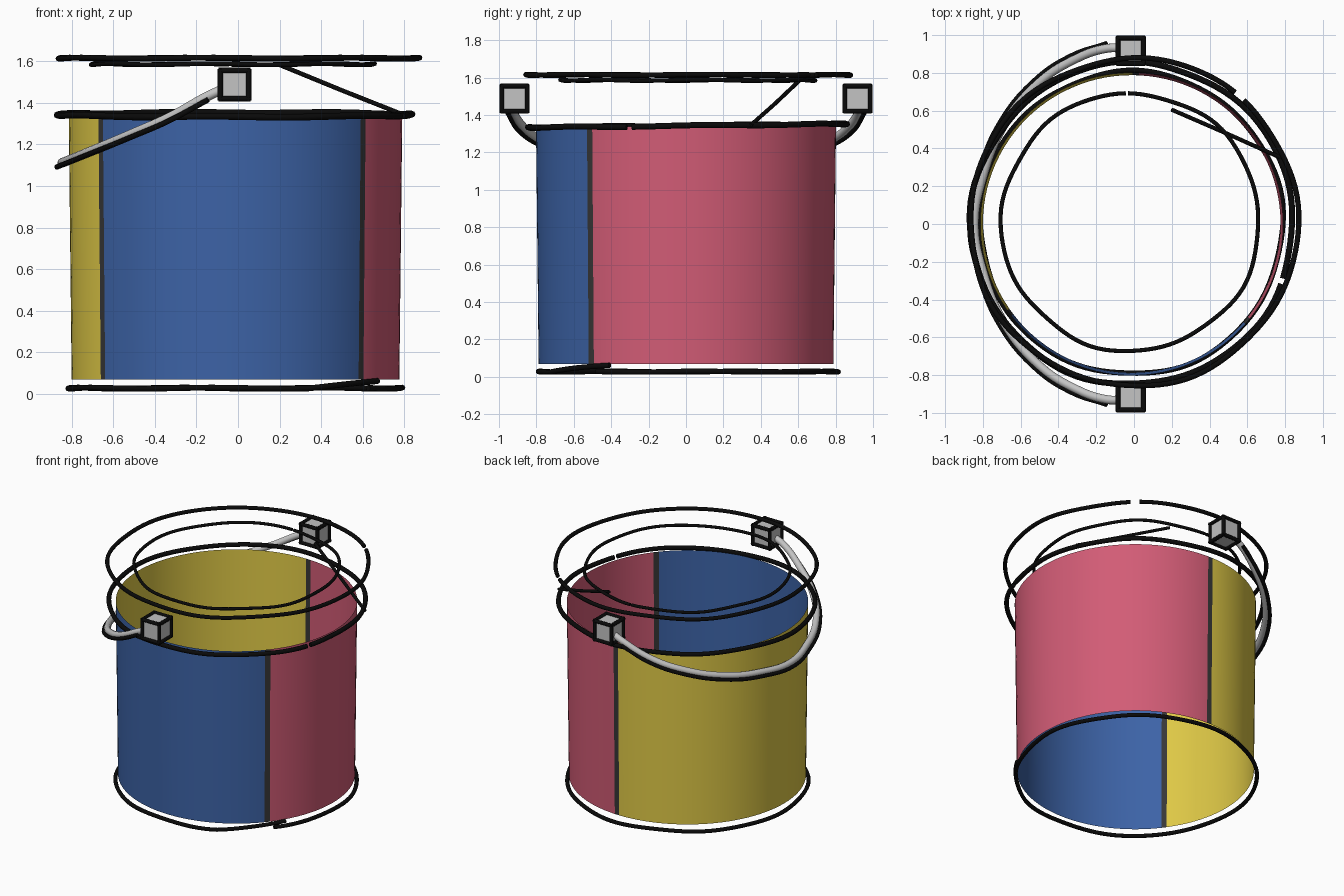
import bpy, bmesh, math
from mathutils import Vector

if "Cube" in bpy.data.objects:
    bpy.data.objects.remove(bpy.data.objects["Cube"])


def material(name, rgb):
    m = bpy.data.materials.new(name)
    m.diffuse_color = (*rgb, 1)
    m.use_nodes = True
    m.node_tree.nodes["Principled BSDF"].inputs["Base Color"].default_value = m.diffuse_color
    return m


BLUE = material("blue", (0.046, 0.125, 0.385))
RED = material("rose_red", (0.645, 0.107, 0.181))
YELLOW = material("yellow", (0.74, 0.585, 0.062))
SEAM = material("dark_grey", (0.038, 0.038, 0.038))
GREY = material("light_grey", (0.55, 0.55, 0.55))
BLACK = material("ink_black", (0.003, 0.003, 0.003))


def tube(name, points, radius, mat, cyclic=False, kind='POLY', sides=2):
    """Round tube along a path, turned into a mesh."""
    cu = bpy.data.curves.new(name, 'CURVE')
    cu.dimensions = '3D'
    cu.bevel_depth = radius
    cu.bevel_resolution = sides
    cu.use_fill_caps = True
    sp = cu.splines.new(kind)
    if kind == 'BEZIER':
        sp.bezier_points.add(len(points) - 1)
        for bp, p in zip(sp.bezier_points, points):
            bp.co = p
            bp.handle_left_type = bp.handle_right_type = 'AUTO'
    else:
        sp.points.add(len(points) - 1)
        for sp_pt, p in zip(sp.points, points):
            sp_pt.co = (*p, 1)
    sp.use_cyclic_u = cyclic
    ob = bpy.data.objects.new(name, cu)
    bpy.context.collection.objects.link(ob)
    cu.materials.append(mat)
    bpy.ops.object.select_all(action='DESELECT')
    ob.select_set(True)
    bpy.context.view_layer.objects.active = ob
    bpy.ops.object.convert(target='MESH')
    bpy.ops.object.shade_smooth_by_angle(angle=math.radians(60))
    return bpy.context.view_layer.objects.active


def ink_ring(name, cx, cy, r, z, start, sweep, radius=0.014, wobble=0.005, tilt=0.0, lift=0.0):
    """Hand-drawn circular stroke, slightly wobbly, with a lifted start."""
    pts = []
    n = 110
    for i in range(n + 1):
        a = math.radians(start + sweep * i / n)
        rr = r + wobble * (math.sin(5 * a + start) + 0.6 * math.sin(9 * a))
        zz = z + 0.5 * wobble * math.sin(7 * a + 1) + tilt * math.sin(a)
        zz += lift * max(0, 1 - i / 10)
        pts.append((cx + rr * math.cos(a), cy + rr * math.sin(a), zz))
    return tube(name, pts, radius, BLACK)


# Bucket wall: one open shell, three coloured panels split by dark seams
seams = [(-40, RED), (88.5, YELLOW), (216, BLUE), (320, RED)]
mats = [BLUE, RED, YELLOW, SEAM]
half = 1.3
strips = []
for (a, mat), (b, _) in zip(seams, seams[1:]):
    strips.append((a - half, a + half, SEAM))
    n = 36
    lo, hi = a + half, b - half
    strips += [(lo + (hi - lo) * i / n, lo + (hi - lo) * (i + 1) / n, mat) for i in range(n)]
bm = bmesh.new()
rows = []
for a, _, _ in strips:
    c, s = math.cos(math.radians(a)), math.sin(math.radians(a))
    rows.append([bm.verts.new((-0.012 + r * c, r * s, z)) for r, z in ((0.788, 0.07), (0.802, 1.34))])
for i, (_, _, mat) in enumerate(strips):
    p, q = rows[i], rows[(i + 1) % len(rows)]
    f = bm.faces.new((p[0], q[0], q[1], p[1]))
    f.material_index = mats.index(mat)
    f.smooth = True
me = bpy.data.meshes.new("bucket_wall")
bm.to_mesh(me)
bm.free()
for m in mats:
    me.materials.append(m)
bpy.context.collection.objects.link(bpy.data.objects.new("bucket_wall", me))

# Ink strokes: base, rim, and the two floating lid circles
ink_ring("base_outline", -0.015, 0.005, 0.802, 0.028, -31, -366, lift=0.035)
ink_ring("rim_outline", -0.012, 0.003, 0.853, 1.343, -20, 358, radius=0.016, tilt=0.01)
ink_ring("lid_outer_outline", 0.0, 0.01, 0.868, 1.615, 52, 356)
ink_ring("lid_inner_outline", -0.02, 0.01, 0.682, 1.586, 92, 359, radius=0.011, wobble=0.006)
tube("lid_slant_stroke", [(0.2, 0.605, 1.583), (0.5, 0.475, 1.46), (0.79, 0.345, 1.345)], 0.011, BLACK)

# Swinging handle with an ink line along its lower outer side
half_path = [(-0.05, 0.93, 1.475), (-0.14, 0.93, 1.435), (-0.32, 0.868, 1.335), (-0.5, 0.75, 1.255),
             (-0.69, 0.52, 1.175), (-0.80, 0.25, 1.13)]
path = half_path + [(-0.845, 0, 1.112)] + [(x, -y, z) for x, y, z in reversed(half_path)]
tube("handle", path, 0.023, GREY, kind='BEZIER', sides=4)
shadow = []
for x, y, z in path[1:-1]:
    d = Vector((x, y, 0)).normalized() * 0.026
    shadow.append((x + d.x, y + d.y, z - 0.02))
tube("handle_outline", shadow, 0.013, BLACK, kind='BEZIER')

# Handle blocks with inked edges
h = 0.068
for side, label in ((-1, "front"), (1, "back")):
    centre = Vector((-0.017, side * 0.917, 1.488))
    bpy.ops.mesh.primitive_cube_add(size=2 * h, location=centre)
    block = bpy.context.object
    block.name = label + "_handle_block"
    block.data.materials.append(GREY)
    for axis in range(3):
        for u in (-h, h):
            for v in (-h, h):
                ends = []
                for w in (-h - 0.008, h + 0.008):
                    p = [0, 0, 0]
                    p[axis], p[(axis + 1) % 3], p[(axis + 2) % 3] = w, u, v
                    ends.append(centre + Vector(p))
                tube(label + "_block_edge", ends, 0.013, BLACK)
